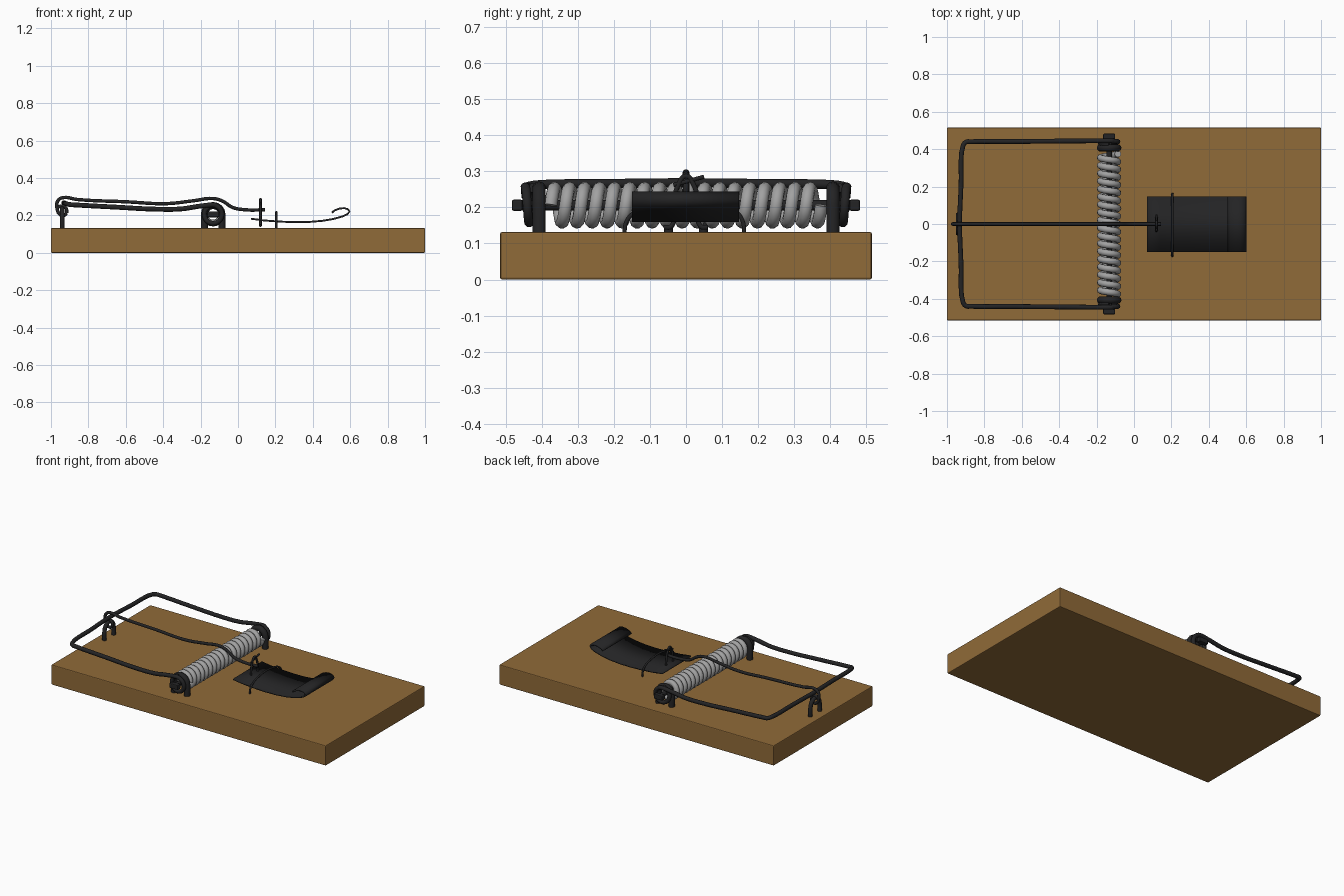
import bpy
from math import sin, cos, pi

if "Cube" in bpy.data.objects:
    bpy.data.objects.remove(bpy.data.objects["Cube"])


def material(name, rgb):
    m = bpy.data.materials.new(name)
    m.diffuse_color = (*rgb, 1)
    m.use_nodes = True
    m.node_tree.nodes["Principled BSDF"].inputs["Base Color"].default_value = m.diffuse_color
    return m


WOOD = material("wood", (0.28, 0.145, 0.04))
DARK = material("dark_steel", (0.017, 0.017, 0.018))
STEEL = material("spring_steel", (0.36, 0.36, 0.36))


def block(name, loc, size, mat, bevel):
    bpy.ops.mesh.primitive_cube_add(size=1, location=loc)
    ob = bpy.context.object
    ob.name = name
    ob.scale = size
    bpy.ops.object.transform_apply(location=False, rotation=False, scale=True)
    b = ob.modifiers.new("bevel", 'BEVEL')
    b.width, b.segments = bevel, 2
    ob.data.materials.append(mat)
    return ob


def wire(name, pts, r, mat=DARK, closed=False, smooth=True):
    """Round wire through points, converted to a mesh."""
    cu = bpy.data.curves.new(name, 'CURVE')
    cu.dimensions = '3D'
    cu.bevel_depth = r
    cu.bevel_resolution = 3
    cu.use_fill_caps = True
    cu.resolution_u = 5
    if smooth:
        s = cu.splines.new('BEZIER')
        s.bezier_points.add(len(pts) - 1)
        for bp, p in zip(s.bezier_points, pts):
            bp.co = p
            bp.handle_left_type = bp.handle_right_type = 'AUTO'
    else:
        s = cu.splines.new('POLY')
        s.points.add(len(pts) - 1)
        for sp, p in zip(s.points, pts):
            sp.co = (*p, 1)
    s.use_cyclic_u = closed
    ob = bpy.data.objects.new(name, cu)
    bpy.context.collection.objects.link(ob)
    bpy.ops.object.select_all(action='DESELECT')
    ob.select_set(True)
    bpy.context.view_layer.objects.active = ob
    cu.materials.append(mat)
    bpy.ops.object.convert(target='MESH')
    bpy.ops.object.shade_smooth_by_angle(angle=0.8)
    return bpy.context.object


# Wooden base
block("base_board", (0, 0, 0.066), (2, 1.03, 0.132), WOOD, 0.005)

# Coil spring on its axle
AX, AZ = -0.133, 0.206
turns, steps = 18, 20
n = turns * steps
coil = []
for i in range(n + 1):
    a = 2 * pi * i / steps
    coil.append((AX + 0.047 * cos(a), -0.375 + 0.75 * i / n, AZ + 0.047 * sin(a)))
wire("spring", coil, 0.018, STEEL, smooth=False)
wire("axle", [(AX, -0.465, AZ), (AX, 0.465, AZ)], 0.015, smooth=False)

for s, side in ((-1, "front"), (1, "back")):
    # Axle end caps and the staples that hold the axle
    block(side + "_axle_end", (AX, s * 0.468, AZ), (0.065, 0.03, 0.032), DARK, 0.006)
    arch = [(AX - 0.047, s * 0.407, 0.11), (AX - 0.047, s * 0.407, AZ)]
    for k in range(1, 8):
        a = pi - pi * k / 8
        arch.append((AX + 0.047 * cos(a), s * 0.407, AZ + 0.047 * sin(a)))
    arch += [(AX + 0.047, s * 0.407, AZ), (AX + 0.047, s * 0.407, 0.11)]
    wire(side + "_axle_staple", arch, 0.019, smooth=False)


# Hammer: one arm with its eye round the axle, mirrored for the other side
def arm(s):
    pts = []
    for k in range(0, 15):
        a = -1.5 * pi + 2 * pi * k / 15
        pts.append((AX + 0.047 * cos(a), s * (0.425 + 0.02 * k / 15), AZ + 0.048 * sin(a)))
    pts += [(AX + 0.01, s * 0.445, 0.255), (-0.2, s * 0.445, 0.25),
            (-0.3, s * 0.444, 0.235), (-0.43, s * 0.443, 0.233),
            (-0.65, s * 0.441, 0.244), (-0.87, s * 0.44, 0.256),
            (-0.9, s * 0.437, 0.258), (-0.915, s * 0.415, 0.262)]
    return pts


wire("hammer_bar", arm(-1) + [(-0.925, -0.2, 0.266), (-0.932, 0, 0.268), (-0.925, 0.2, 0.266)]
     + arm(1)[::-1], 0.013)

# Holding rod with a ring at its tail
rod = [(-0.915, 0.0, 0.212), (-0.93, 0.0, 0.2), (-0.952, 0, 0.205), (-0.968, 0, 0.24),
       (-0.962, 0, 0.28), (-0.935, 0, 0.295), (-0.86, 0, 0.285), (-0.6, 0, 0.273),
       (-0.38, 0, 0.263), (-0.24, 0, 0.278), (-0.13, 0, 0.29), (-0.08, 0, 0.275),
       (-0.03, 0, 0.243), (0.04, 0, 0.23), (0.145, 0, 0.23)]
wire("holding_rod", rod, 0.0095)
wire("rod_tail", [(-0.915, 0, 0.212), (-0.92, 0, 0.24), (-0.945, 0, 0.25), (-0.967, 0, 0.24)], 0.009)

# Tail staple
wire("tail_staple", [(-0.94, -0.047, 0.11), (-0.94, -0.047, 0.19), (-0.94, -0.032, 0.222),
                     (-0.94, 0, 0.235), (-0.94, 0.032, 0.222), (-0.94, 0.047, 0.19),
                     (-0.94, 0.047, 0.11)], 0.013)

# Bait pedal: curved sheet with a rolled end
prof = [(0.07, 0.182), (0.14, 0.173), (0.22, 0.167), (0.3, 0.164), (0.38, 0.165),
        (0.45, 0.171), (0.51, 0.181), (0.56, 0.195), (0.586, 0.207), (0.596, 0.221),
        (0.588, 0.233), (0.568, 0.239), (0.54, 0.236), (0.515, 0.226), (0.502, 0.214)]
verts = [(x, y, z) for x, z in prof for y in (-0.15, 0.147)]
faces = [(2 * i, 2 * i + 2, 2 * i + 3, 2 * i + 1) for i in range(len(prof) - 1)]
me = bpy.data.meshes.new("bait_pedal")
me.from_pydata(verts, [], faces)
me.materials.append(DARK)
pedal = bpy.data.objects.new("bait_pedal", me)
bpy.context.collection.objects.link(pedal)
sol = pedal.modifiers.new("thickness", 'SOLIDIFY')
sol.thickness, sol.offset = 0.01, 0
bpy.ops.object.select_all(action='DESELECT')
pedal.select_set(True)
bpy.context.view_layer.objects.active = pedal
bpy.ops.object.shade_smooth_by_angle(angle=0.7)

# Wire hinge over the pedal
wire("pedal_hinge", [(0.205, -0.172, 0.12), (0.205, -0.163, 0.165), (0.205, -0.135, 0.19),
                     (0.205, -0.06, 0.212), (0.205, 0, 0.218), (0.205, 0.06, 0.212),
                     (0.205, 0.135, 0.19), (0.205, 0.156, 0.165), (0.205, 0.162, 0.12)], 0.006)

# Catch loop that traps the rod tip
wire("catch_loop", [(0.12, -0.062, 0.145), (0.12, -0.04, 0.148), (0.12, -0.036, 0.2),
                    (0.12, -0.02, 0.265), (0.12, 0, 0.287), (0.12, 0.02, 0.265),
                    (0.12, 0.036, 0.2), (0.12, 0.04, 0.148), (0.12, 0.06, 0.145)], 0.007)
wire("catch_pin", [(0.12, -0.035, 0.262), (0.12, 0.05, 0.285)], 0.006, smooth=False)
